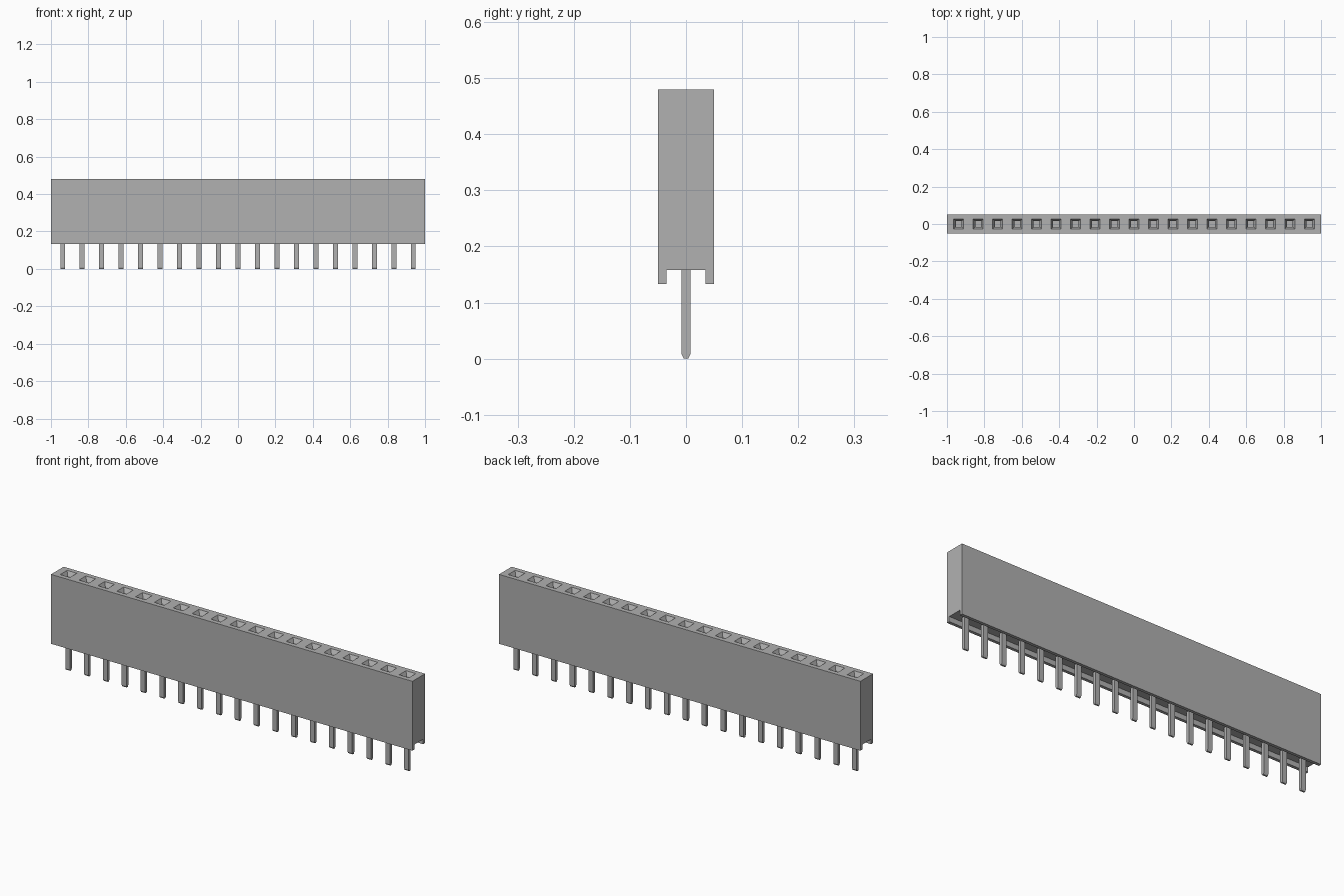
import bpy, bmesh
from mathutils import Vector

cube = bpy.data.objects.get("Cube")
if cube:
    bpy.data.objects.remove(cube, do_unlink=True)

COUNT, PITCH = 19, 0.1042
TOP, FOOT, CEILING = 0.48, 0.133, 0.158
HALF_Y, GROOVE_Y = 0.05, 0.035
centres = [(i - (COUNT - 1) / 2) * PITCH for i in range(COUNT)]

grey = bpy.data.materials.new("plain grey")
grey.use_nodes = True
colour = (0.44, 0.44, 0.44, 1)
grey.diffuse_color = colour
grey.node_tree.nodes["Principled BSDF"].inputs["Base Color"].default_value = colour


def finish(bm, name):
    bmesh.ops.recalc_face_normals(bm, faces=bm.faces)
    mesh = bpy.data.meshes.new(name)
    bm.to_mesh(mesh)
    bm.free()
    mesh.materials.append(grey)
    obj = bpy.data.objects.new(name, mesh)
    bpy.context.collection.objects.link(obj)
    return obj


# Housing: grooved profile swept along x, one section per socket
bm = bmesh.new()
right_half = [(HALF_Y, TOP), (HALF_Y, FOOT), (GROOVE_Y, FOOT), (GROOVE_Y, CEILING)]
profile = right_half + [(-y, z) for y, z in reversed(right_half)]
stations = [-1] + [c + PITCH / 2 for c in centres[:-1]] + [1]
rings = [[bm.verts.new((x, y, z)) for y, z in profile] for x in stations]
top_faces = []
for a, b in zip(rings, rings[1:]):
    for j in range(len(profile)):
        k = (j + 1) % len(profile)
        face = bm.faces.new((a[j], a[k], b[k], b[j]))
        if k == 0:
            top_faces.append(face)
bm.faces.new(rings[0])
bm.faces.new(list(reversed(rings[-1])))
bmesh.ops.recalc_face_normals(bm, faces=bm.faces)

# Sockets: square mouth, tapered lead-in, then a straight blind hole
for face, cx in zip(top_faces, centres):
    for half, depth in ((0.027, 0), (0.015, 0.02), (0.015, 0.2)):
        mid = face.calc_center_median()
        bmesh.ops.inset_individual(bm, faces=[face], thickness=0.002)
        for v in face.verts:
            sx = 1 if v.co.x > mid.x else -1
            sy = 1 if v.co.y > mid.y else -1
            v.co = Vector((cx + sx * half, sy * half, TOP - depth))
finish(bm, "housing")

# Pins: flat rectangular legs, tips bevelled on front and back
for i, cx in enumerate(centres):
    bm = bmesh.new()
    levels = [(0, 0.004), (0.008, 0.008), (CEILING + 0.002, 0.008)]
    rings = [[bm.verts.new((cx + sx * 0.0125, sy * hy, z))
              for sx, sy in ((-1, -1), (1, -1), (1, 1), (-1, 1))]
             for z, hy in levels]
    for a, b in zip(rings, rings[1:]):
        for j in range(4):
            k = (j + 1) % 4
            bm.faces.new((a[j], a[k], b[k], b[j]))
    bm.faces.new(rings[0])
    bm.faces.new(rings[-1])
    finish(bm, f"pin_{i + 1}")
